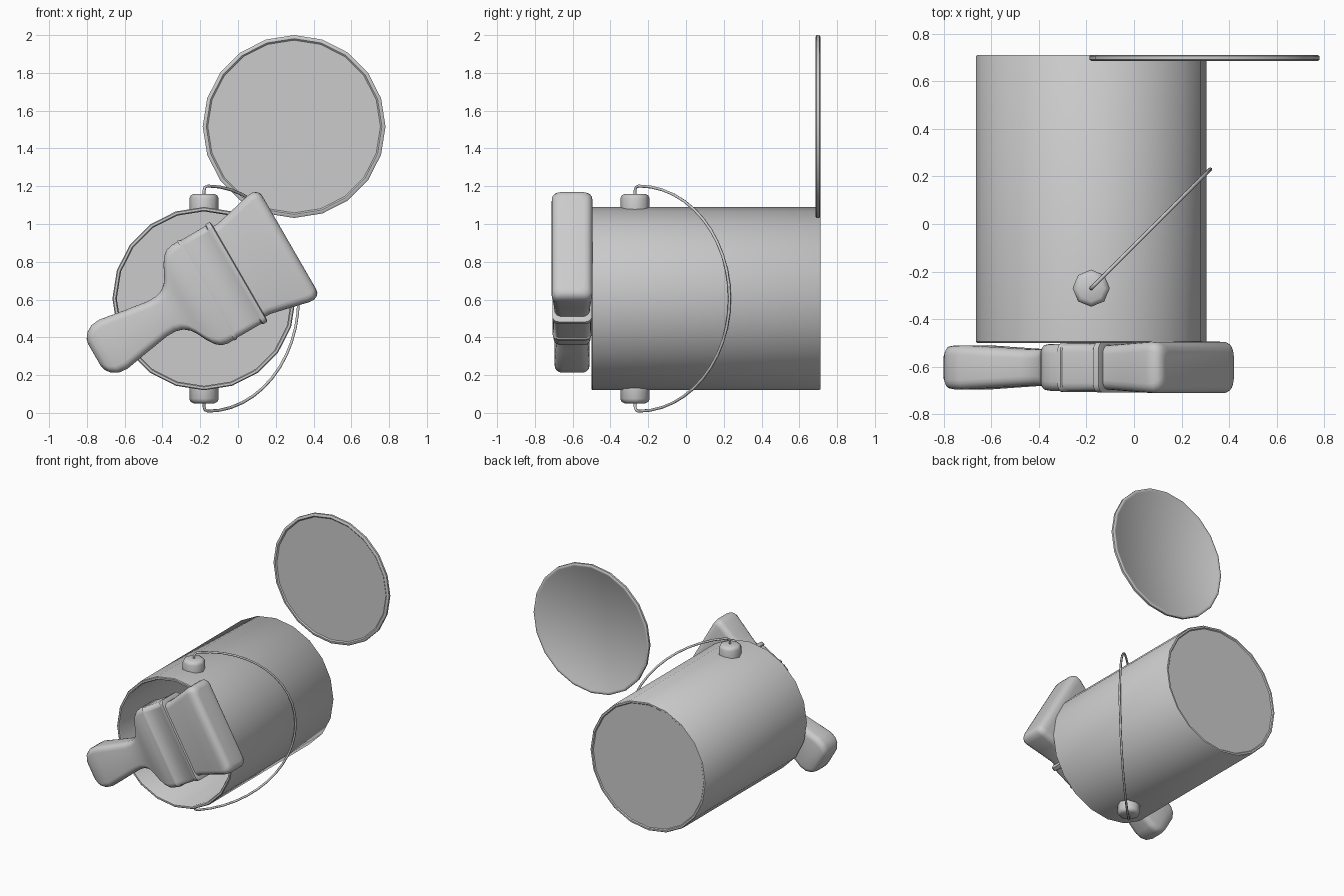
import bpy, bmesh
from math import sin, cos, pi, radians
from mathutils import Matrix, Vector

if "Cube" in bpy.data.objects:
    bpy.data.objects.remove(bpy.data.objects["Cube"])


def finish(obj, angle):
    bpy.ops.object.select_all(action='DESELECT')
    obj.select_set(True)
    bpy.context.view_layer.objects.active = obj
    bpy.ops.object.shade_smooth_by_angle(angle=radians(angle))


def loft(name, rings, matrix=None, angle=40):
    """Skin a list of equal-length rings and cap both ends."""
    bm = bmesh.new()
    loops = [[bm.verts.new(p) for p in ring] for ring in rings]
    n = len(loops[0])
    for a, b in zip(loops, loops[1:]):
        for i in range(n):
            j = (i + 1) % n
            bm.faces.new((a[i], a[j], b[j], b[i]))
    bm.faces.new(loops[0][::-1])
    bm.faces.new(loops[-1])
    if matrix:
        bm.transform(matrix)
    bmesh.ops.recalc_face_normals(bm, faces=bm.faces)
    mesh = bpy.data.meshes.new(name)
    bm.to_mesh(mesh)
    bm.free()
    obj = bpy.data.objects.new(name, mesh)
    bpy.context.collection.objects.link(obj)
    finish(obj, angle)
    return obj


def revolve(name, profile, centre, axis, sides, angle=40):
    """Turn an (r, h) profile around an axis through centre."""
    rings = [[(r * cos(2 * pi * i / sides), r * sin(2 * pi * i / sides), h)
              for i in range(sides)] for r, h in profile]
    turn = Vector((0, 0, 1)).rotation_difference(Vector(axis)).to_matrix().to_4x4()
    return loft(name, rings, Matrix.Translation(centre) @ turn, angle)


def rounded_ring(u, half_v, half_y, radius):
    """Rounded rectangle across the brush at distance u."""
    radius = min(radius, half_v * 0.9, half_y * 0.9)
    ring = []
    for k, (sv, sy) in enumerate(((1, 1), (-1, 1), (-1, -1), (1, -1))):
        for i in range(5):
            t = (k + i / 4) * pi / 2
            ring.append((u, sy * (half_y - radius) + radius * sin(t),
                         sv * (half_v - radius) + radius * cos(t)))
    return ring


def brush_part(name, stations, radius):
    # brush lies in the xz plane, tilted 30 degrees
    tilt = (Matrix.Translation((0, -0.603, 0)) @ Matrix.Rotation(radians(-30), 4, 'Y')
            @ Matrix.Translation((0, 0, 0.645)))
    return loft(name, [rounded_ring(u, v, y, radius) for u, v, y in stations], tilt, 50)


CX, CZ = -0.18, 0.605

# open can lying on its side, mouth towards the front
revolve("can", [(0.462, 0.695), (0.462, -0.49), (0.468, -0.5), (0.48, -0.5),
                (0.485, -0.495), (0.485, 0.705), (0.48, 0.711), (0.468, 0.711),
                (0.462, 0.704)], (CX, 0, CZ), (0, 1, 0), 20)

# lid with a raised rim
revolve("lid", [(0.457, 0.692), (0.465, 0.685), (0.475, 0.685), (0.484, 0.691),
                (0.484, 0.706), (0.475, 0.711), (0.465, 0.711), (0.457, 0.705)],
        (0.297, 0, 1.516), (0, 1, 0), 20)

# handle mounts above and below
for name, side in (("upper_mount", 1), ("lower_mount", -1)):
    revolve(name, [(0.078, side * 0.465), (0.078, side * 0.53), (0.071, side * 0.546),
                   (0.055, side * 0.554)], (CX, -0.27, CZ), (0, 0, 1), 8, 50)

# wire handle, swung back at 45 degrees
half = [(0, 0.53), (0, 0.572), (0.008, 0.59)]
path = half + [(0.028 + 0.68 * sin(t), 0.596 * cos(t))
               for t in (pi * i / 24 for i in range(25))]
path += [(s, -z) for s, z in reversed(half)]
curve = bpy.data.curves.new("wire_handle", 'CURVE')
curve.dimensions = '3D'
curve.bevel_depth = 0.008
curve.bevel_resolution = 1
curve.use_fill_caps = True
spline = curve.splines.new('POLY')
spline.points.add(len(path) - 1)
for point, (s, z) in zip(spline.points, path):
    point.co = (CX + s * 0.7071, -0.27 + s * 0.7071, CZ + z, 1)
wire = bpy.data.objects.new("wire_handle", curve)
bpy.context.collection.objects.link(wire)

# brush handle: rounded butt, slim neck, wide shoulders
brush_part("brush_handle", [
    (-0.505, 0.07, 0.05), (-0.498, 0.095, 0.075), (-0.475, 0.125, 0.088),
    (-0.44, 0.145, 0.092), (-0.39, 0.15, 0.093), (-0.25, 0.126, 0.085),
    (-0.12, 0.106, 0.078), (-0.07, 0.106, 0.077), (-0.03, 0.118, 0.078),
    (0.0, 0.142, 0.081), (0.025, 0.18, 0.086), (0.05, 0.23, 0.091),
    (0.075, 0.268, 0.095), (0.105, 0.292, 0.098), (0.14, 0.3, 0.099),
    (0.19, 0.3, 0.099)], 0.04)

# metal ferrule with a bead at each end
brush_part("ferrule", [
    (0.176, 0.296, 0.096), (0.176, 0.304, 0.103), (0.19, 0.304, 0.103),
    (0.195, 0.298, 0.1), (0.345, 0.298, 0.1), (0.35, 0.305, 0.105),
    (0.375, 0.305, 0.105), (0.38, 0.29, 0.095)], 0.035)

# bristles flaring to a soft tip
brush_part("bristles", [
    (0.36, 0.275, 0.093), (0.41, 0.277, 0.095), (0.52, 0.302, 0.102),
    (0.62, 0.326, 0.108), (0.65, 0.327, 0.107), (0.67, 0.318, 0.098),
    (0.682, 0.304, 0.084), (0.686, 0.285, 0.065)], 0.04)
